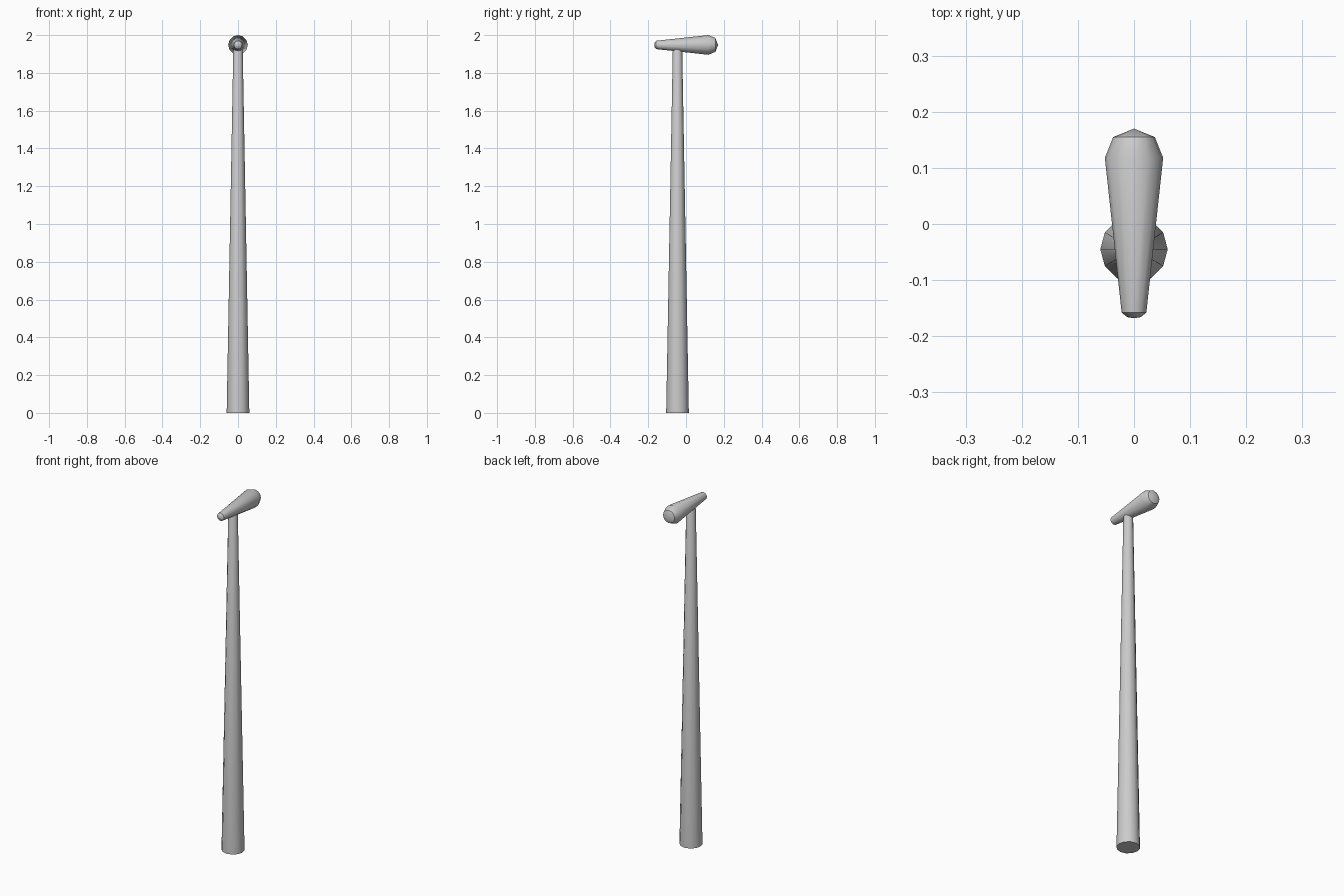
import bpy, bmesh, math
from mathutils import Matrix

if "Cube" in bpy.data.objects:
    bpy.data.objects.remove(bpy.data.objects["Cube"])

SIDES = 12


def lathe(name, profile, matrix):
    """Revolve (radius, height) points around z, then place with matrix."""
    bm = bmesh.new()
    rings = []
    for r, h in profile:
        if r == 0:
            rings.append([bm.verts.new((0, 0, h))] * SIDES)
        else:
            rings.append([bm.verts.new((r * math.cos(2 * math.pi * i / SIDES),
                                        r * math.sin(2 * math.pi * i / SIDES), h))
                          for i in range(SIDES)])
    for a, b in zip(rings, rings[1:]):
        for i in range(SIDES):
            j = (i + 1) % SIDES
            bm.faces.new(list(dict.fromkeys((a[i], a[j], b[j], b[i]))))
    bm.transform(matrix)
    bmesh.ops.recalc_face_normals(bm, faces=bm.faces[:])
    mesh = bpy.data.meshes.new(name)
    bm.to_mesh(mesh)
    bm.free()
    obj = bpy.data.objects.new(name, mesh)
    bpy.context.collection.objects.link(obj)
    bpy.context.view_layer.objects.active = obj
    bpy.ops.object.select_all(action='DESELECT')
    obj.select_set(True)
    bpy.ops.object.shade_smooth_by_angle(angle=math.radians(35))
    return obj


# tapered shaft with flat base
lathe("shaft", [(0, 0), (0.06, 0), (0.025, 1.92), (0.02, 1.932), (0, 1.935)],
      Matrix.Translation((0, -0.045, 0)))

# handle head lying along y, thick end at the back
lathe("handle", [(0, -0.168), (0.012, -0.166), (0.022, -0.158), (0.052, 0.118),
                 (0.037, 0.155), (0, 0.17)],
      Matrix.Translation((0, 0, 1.948)) @ Matrix.Rotation(-math.pi / 2, 4, 'X'))
